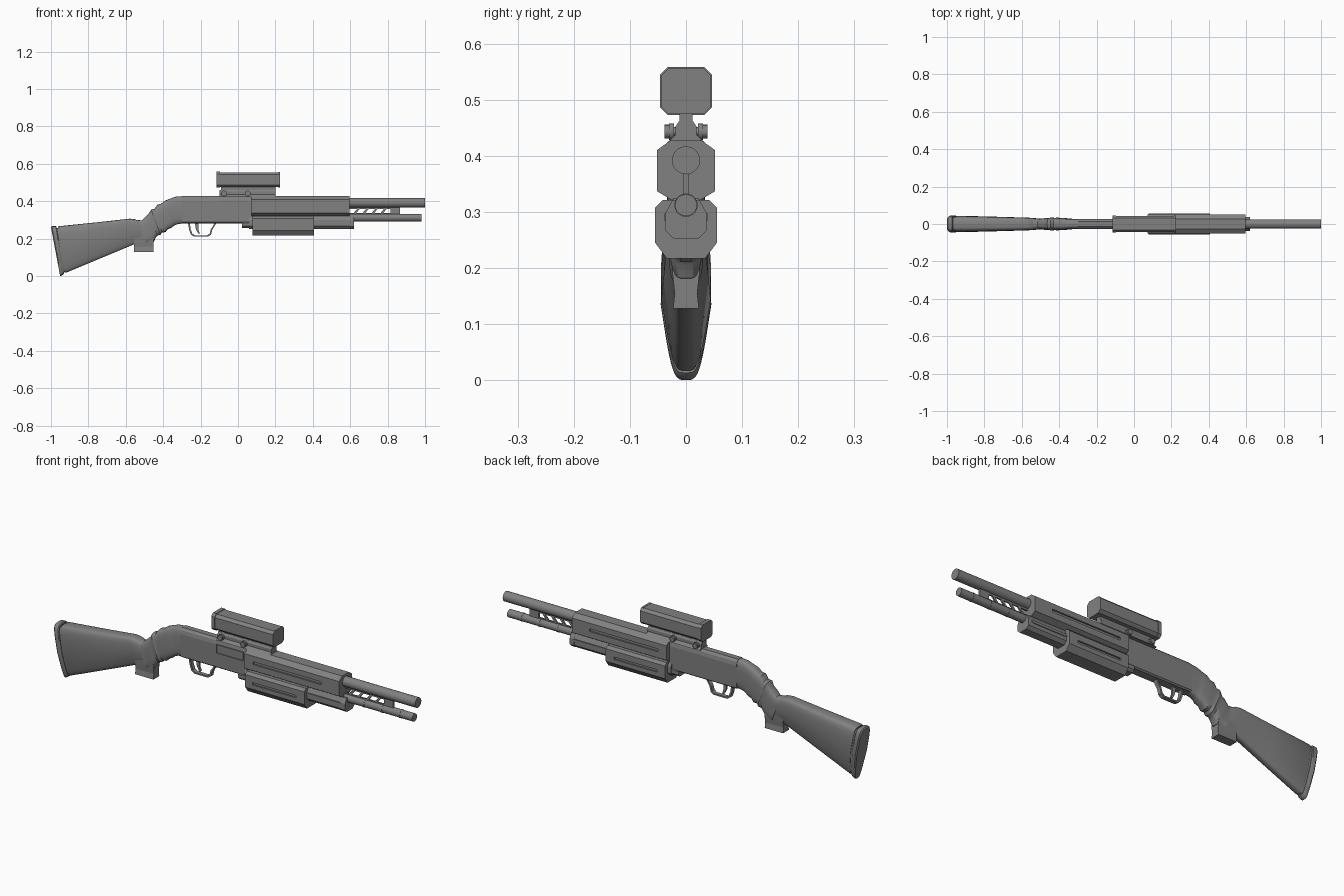
import bpy, bmesh, math
from mathutils import Vector

if "Cube" in bpy.data.objects:
    bpy.data.objects.remove(bpy.data.objects["Cube"])

GREY = bpy.data.materials.new("gunmetal_grey")
GREY.diffuse_color = (.22, .22, .22, 1)
GREY.use_nodes = True
GREY.node_tree.nodes["Principled BSDF"].inputs["Base Color"].default_value = GREY.diffuse_color


def finish(name, bm, smooth=False):
    bmesh.ops.recalc_face_normals(bm, faces=bm.faces)
    me = bpy.data.meshes.new(name)
    bm.to_mesh(me)
    bm.free()
    me.materials.append(GREY)
    ob = bpy.data.objects.new(name, me)
    bpy.context.collection.objects.link(ob)
    if smooth:
        bpy.ops.object.select_all(action='DESELECT')
        ob.select_set(True)
        bpy.context.view_layer.objects.active = ob
        bpy.ops.object.shade_smooth_by_angle(angle=math.radians(35))
    return ob


def rings(name, loops, smooth=False):
    """Skin a list of equal-length closed loops and cap both ends."""
    bm = bmesh.new()
    vs = [[bm.verts.new(p) for p in lp] for lp in loops]
    n = len(vs[0])
    for a, b in zip(vs, vs[1:]):
        for i in range(n):
            bm.faces.new((a[i], a[(i + 1) % n], b[(i + 1) % n], b[i]))
    bm.faces.new(vs[0])
    bm.faces.new(vs[-1])
    return finish(name, bm, smooth)


def prism_x(name, half, x0, x1):
    """Mirror a half section (y, z) and extrude it along x."""
    pts = half + [(-y, z) for y, z in reversed(half)]
    return rings(name, [[(x, y, z) for y, z in pts] for x in (x0, x1)])


def prism_y(name, pts, y0, y1):
    return rings(name, [[(x, y, z) for x, z in pts] for y in (y0, y1)])


def box(name, x0, x1, y0, y1, z0, z1):
    return prism_y(name, [(x0, z0), (x1, z0), (x1, z1), (x0, z1)], y0, y1)


def octo(w, z0, z1, c):
    return [(w - c, z0), (w, z0 + c), (w, z1 - c), (w - c, z1)]


def rod(name, a, b, r, n=20):
    a, b = Vector(a), Vector(b)
    q = (b - a).to_track_quat('Z', 'Y')
    ring = [q @ Vector((r * math.cos(2 * math.pi * i / n), r * math.sin(2 * math.pi * i / n), 0)) for i in range(n)]
    return rings(name, [[p + v for v in ring] for p in (a, b)], True)


def cut(ob, cutter):
    m = ob.modifiers.new("cut", 'BOOLEAN')
    m.object = cutter
    m.operation = 'DIFFERENCE'
    m.solver = 'EXACT'
    cutter.hide_render = True
    cutter.hide_set(True)
    cutter.display_type = 'WIRE'


def side_slots(ob, x0, x1, z0, z1, y, depth):
    for tag, s in (("left", 1), ("right", -1)):
        c = box(ob.name + "_slot_cutter_" + tag, x0, x1, s * (y - depth), s * (y + 0.02), z0, z1)
        cut(ob, c)


def loft(name, secs, power=2.5, taper=0.0, n=32):
    """Sections: top x, top z, bottom x, bottom z, half width."""
    loops = []
    for xt, zt, xb, zb, w in secs:
        t, b = Vector((xt, 0, zt)), Vector((xb, 0, zb))
        lp = []
        for i in range(n):
            a = 2 * math.pi * i / n
            c, s = math.cos(a), math.sin(a)
            u = math.copysign(abs(c) ** (2 / power), c)
            v = math.copysign(abs(s) ** (2 / power), s)
            p = (t + b) / 2 + (t - b) / 2 * u
            p.y = w * v * (1 + taper * min(u, 0))
            lp.append(p)
        loops.append(lp)
    return rings(name, loops, True)


# Shoulder stock and butt pad with a narrow groove between them
loft("stock", [(-.962, .264, -.922, .017, .041), (-.955, .267, -.915, .020, .044),
               (-.75, .288, -.73, .097, .039), (-.58, .307, -.56, .168, .034),
               (-.55, .304, -.52, .170, .032), (-.525, .292, -.47, .178, .028)], 4.5, .45)
loft("butt_pad_core", [(-.985, .258, -.94, .014, .039), (-.95, .258, -.91, .03, .039)], 4.5, .45)
loft("butt_pad", [(-1.0, .262, -.951, 0, .040), (-.995, .267, -.946, .001, .045),
                  (-.974, .267, -.934, .009, .045), (-.970, .264, -.930, .013, .042)], 4.5, .45)

# Ribbed grip neck running up into the receiver
loft("grip_neck", [(-.545, .300, -.49, .168, .030), (-.515, .298, -.450, .182, .027),
                   (-.492, .320, -.440, .207, .032), (-.478, .333, -.430, .217, .028),
                   (-.464, .356, -.415, .221, .034), (-.447, .360, -.405, .233, .029),
                   (-.430, .382, -.388, .235, .034), (-.411, .387, -.375, .250, .030),
                   (-.390, .403, -.355, .259, .033), (-.370, .411, -.343, .269, .029),
                   (-.335, .424, -.325, .277, .028), (-.29, .428, -.29, .283, .027)], 3.5)
rings("grip_foot", [[(x, y * w, z) for x, y in ((-.555, -1), (-.453, -1), (-.453, 1), (-.555, 1))]
                    for z, w in ((.128, .023), (.155, .020), (.18, .023), (.215, .026))])

# Receiver and ejection port
receiver = prism_x("receiver", [(.020, .282), (.027, .288), (.028, .400), (.024, .418), (.014, .428)], -.30, .08)
cut(receiver, box("ejection_port_cutter", -.10, .05, -.06, -.023, .357, .404))
box("bolt_cover", -.096, .046, -.0275, -.01, .361, .400)

# Trigger guard and trigger
guard = [(-.268, .29), (-.262, .25), (-.252, .222), (-.236, .211), (-.160, .211), (-.144, .222), (-.137, .25), (-.122, .272), (-.115, .29)]
inner = [(-.197 + (x + .197) * .86, .256 + (z - .256) * .84) for x, z in guard]
tg = prism_y("trigger_guard", guard, -.010, .010)
cut(tg, prism_y("trigger_guard_cutter", inner, -.03, .03))
prism_y("trigger", [(-.232, .29), (-.225, .25), (-.212, .226), (-.204, .228), (-.212, .25), (-.210, .29)], -.005, .005)

# Octagonal upper handguard
hand = prism_x("upper_handguard", [(.027, .322), (.052, .337), (.052, .410), (.027, .428)], .072, .597)
side_slots(hand, .12, .50, .368, .382, .052, .008)

# Lower rail with a front flange, and the sliding fore-end
lower = [(.020, .252), (.034, .267), (.034, .300), (.022, .325)]
prism_x("lower_rail", lower, .06, .60)
prism_x("lower_rail_tail", [(.018, .257), (.030, .268), (.030, .285), (.022, .295)], .022, .07)
prism_x("lower_rail_front", [(y * 1.08, .254 + (z - .254) * .95) for y, z in lower], .595, .62)
for s in (1, -1):
    box("lower_rail_ridge", .09, .60, s * .030, s * .038, .285, .297)
fore = prism_x("fore_end", [(.034, .217), (.055, .245), (.055, .308), (.042, .321)], .078, .407)
side_slots(fore, .12, .36, .266, .278, .055, .008)

# Barrel and magazine tube
rod("barrel", (.55, 0, .392), (1.0, 0, .392), .025)
rod("magazine_tube", (.55, 0, .312), (.98, 0, .312), .0195)
for x in (.70, .80, .90):
    rod("tube_band", (x, 0, .312), (x + .012, 0, .312), .0208)

# Vented web between barrel and tube
box("web_top", .58, .865, -.004, .004, .359, .372)
box("web_bottom", .58, .865, -.004, .004, .328, .336)
box("web_end", .815, .865, -.005, .005, .33, .37)
for i in range(4):
    x = .615 + i * .048
    prism_y("web_bar", [(x, .333), (x + .014, .333), (x + .038, .362), (x + .024, .362)], -.004, .004)

# Sight body with end flanges
prism_x("sight_body", octo(.044, .475, .555, .013), -.105, .222)
prism_x("sight_rear_flange", octo(.046, .473, .558, .013), -.116, -.097)
prism_x("sight_front_flange", octo(.0445, .4745, .556, .013), .214, .225)

# Sight mount and clamp knobs
prism_x("mount_neck", [(.012, .450), (.012, .480)], -.09, .20)
prism_x("mount_base", [(.033, .424), (.019, .437), (.019, .452), (.013, .461)], -.10, .20)
for x in (-.075, .052):
    rod("clamp_bolt", (x, -.030, .443), (x, .030, .443), .008, 12)
    for s in (1, -1):
        rod("clamp_washer", (x, s * .021, .443), (x, s * .030, .443), .015, 16)
        rod("clamp_knob", (x, s * .030, .443), (x, s * .038, .443), .0125, 16)
